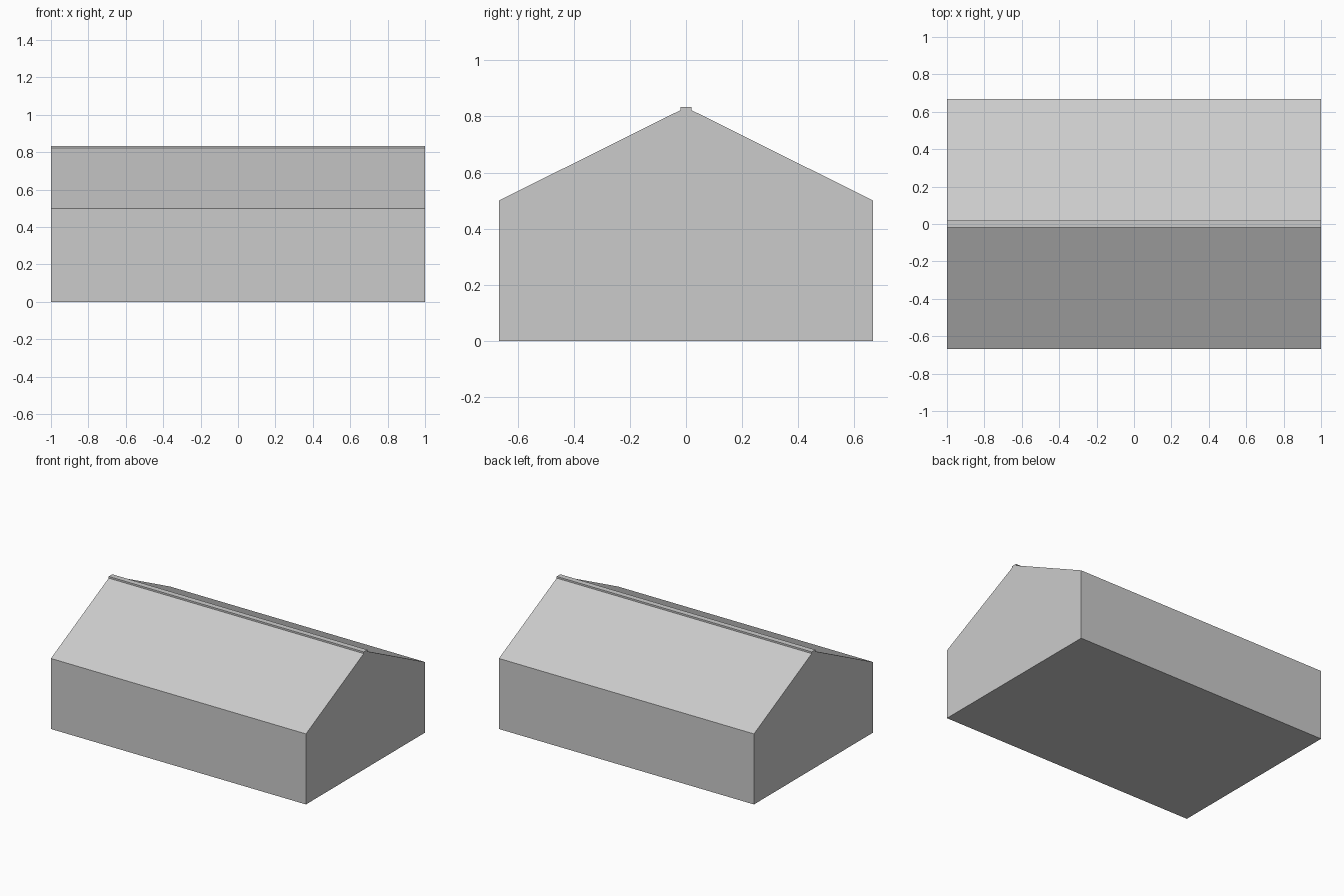
import bpy

if "Cube" in bpy.data.objects:
    bpy.data.objects.remove(bpy.data.objects["Cube"])

HALF_LENGTH = 1.0


def extrude_profile(name, profile):
    """Extrude a closed (y, z) profile along the full length in x."""
    n = len(profile)
    verts = [(x, y, z) for x in (-HALF_LENGTH, HALF_LENGTH) for y, z in profile]
    faces = [tuple(reversed(range(n))), tuple(range(n, 2 * n))]
    faces += [(i, (i + 1) % n, (i + 1) % n + n, i + n) for i in range(n)]
    mesh = bpy.data.meshes.new(name)
    mesh.from_pydata(verts, [], faces)
    mesh.update()
    obj = bpy.data.objects.new(name, mesh)
    bpy.context.collection.objects.link(obj)
    return obj


# Gabled building body: walls and roof slopes in one solid
extrude_profile("gabled_building", [
    (-0.667, 0), (0.667, 0), (0.667, 0.5), (0, 0.832), (-0.667, 0.5)])

# Flat ridge cap, sunk into the roof peak
extrude_profile("ridge_cap", [
    (-0.02, 0.82), (0.02, 0.82), (0.02, 0.834), (-0.02, 0.834)])
